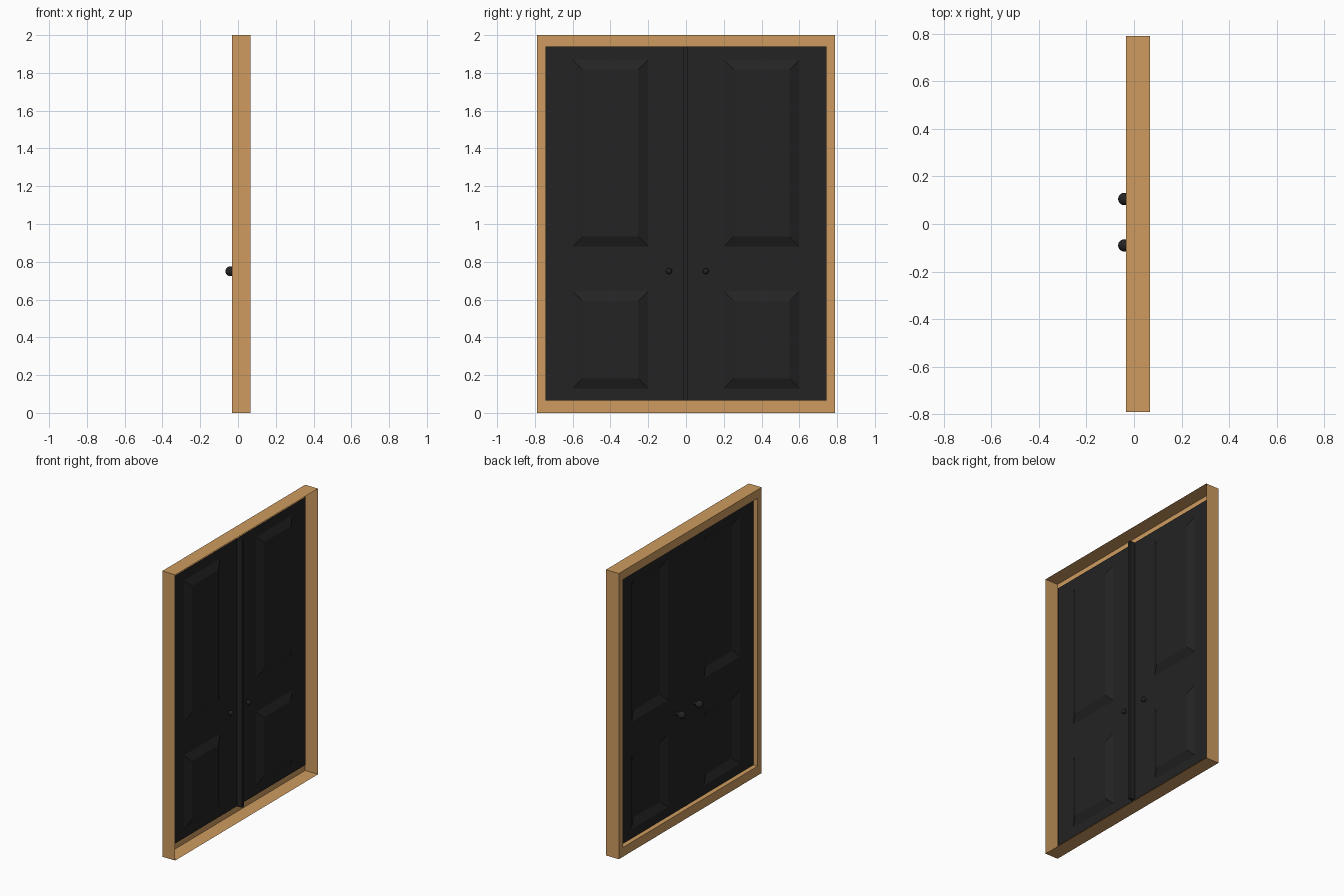
import bpy, bmesh, math
from mathutils import Matrix, Vector

cube = bpy.data.objects.get("Cube")
if cube:
    bpy.data.objects.remove(cube, do_unlink=True)


def material(name, rgb):
    m = bpy.data.materials.new(name)
    m.use_nodes = True
    m.diffuse_color = (*rgb, 1)
    m.node_tree.nodes["Principled BSDF"].inputs["Base Color"].default_value = (*rgb, 1)
    return m


wood = material("tan wood", (0.62, 0.33, 0.115))
black = material("black paint", (0.017, 0.017, 0.017))

BACK, FRONT = -0.033, 0.067      # frame depth along x
WIDE, TALL = 0.79, 2.0           # frame half width and height
OPEN_Y, LOW, HIGH = 0.745, 0.065, 1.94


def finish(bm, name, mat, smooth=False):
    mesh = bpy.data.meshes.new(name)
    bm.normal_update()
    bm.to_mesh(mesh)
    bm.free()
    mesh.materials.append(mat)
    for p in mesh.polygons:
        p.use_smooth = smooth
    obj = bpy.data.objects.new(name, mesh)
    bpy.context.collection.objects.link(obj)
    return obj


def box(bm, lo, hi):
    lo, hi = Vector(lo), Vector(hi)
    m = Matrix.Translation((lo + hi) / 2) @ Matrix.Diagonal((*(hi - lo), 1))
    return bmesh.ops.create_cube(bm, size=1, matrix=m)


# Frame: tray-like shell, open on one side, with a border and a short inner lip
bm = bmesh.new()
box(bm, (BACK, -WIDE, 0), (FRONT, WIDE, TALL))
bm.normal_update()
bm.faces.ensure_lookup_table()
open_face = next(f for f in bm.faces if f.normal.x > 0.9)
border = next(f for f in bm.faces if f.normal.x < -0.9)
bmesh.ops.delete(bm, geom=[open_face], context='FACES_ONLY')


def fit_opening(face, x):
    for v in face.verts:
        v.co = (x, math.copysign(OPEN_Y, v.co.y), HIGH if v.co.z > 1 else LOW)


for x in (BACK, 0.0):
    bmesh.ops.inset_individual(bm, faces=[border], thickness=0.01)
    fit_opening(border, x)
bmesh.ops.delete(bm, geom=[border], context='FACES_ONLY')
finish(bm, "door_frame", wood)


# Door leaves: thin sheets with two pressed panels each
def door(name, y0, y1, panel_y):
    bm = bmesh.new()
    ys = [y0, *panel_y, y1]
    zs = [LOW, 0.13, 0.645, 0.88, 1.87, HIGH]
    grid = [[bm.verts.new((0, y, z)) for z in zs] for y in ys]
    panels = []
    for i in range(len(ys) - 1):
        for j in range(len(zs) - 1):
            f = bm.faces.new((grid[i][j], grid[i + 1][j], grid[i + 1][j + 1], grid[i][j + 1]))
            if i == 1 and j in (1, 3):
                panels.append(f)
    bm.normal_update()
    for f in panels:
        bmesh.ops.inset_individual(bm, faces=[f], thickness=0.075)
        for v in f.verts:
            v.co.x = 0.025
    finish(bm, name, black)


door("left_door", 0.0, OPEN_Y, (0.2, 0.6))
door("right_door", -OPEN_Y, 0.0, (-0.6, -0.2))

# Strip covering the joint between the leaves
bm = bmesh.new()
box(bm, (-0.002, -0.012, LOW), (0.04, 0.008, HIGH))
finish(bm, "centre_strip", black)

# Knobs: a ball outside, a stem through the leaf and a small ball inside
for name, y in (("left_knob", 0.105), ("right_knob", -0.09)):
    bm = bmesh.new()
    for x, r in ((-0.041, 0.026), (0.008, 0.016)):
        bmesh.ops.create_uvsphere(bm, u_segments=20, v_segments=12, radius=r,
                                  matrix=Matrix.Translation((x, y, 0.75)))
    stem = Matrix.Translation((-0.015, y, 0.75)) @ Matrix.Rotation(math.pi / 2, 4, 'Y')
    bmesh.ops.create_cone(bm, segments=16, radius1=0.012, radius2=0.012, depth=0.05, matrix=stem)
    finish(bm, name, black, smooth=True)
